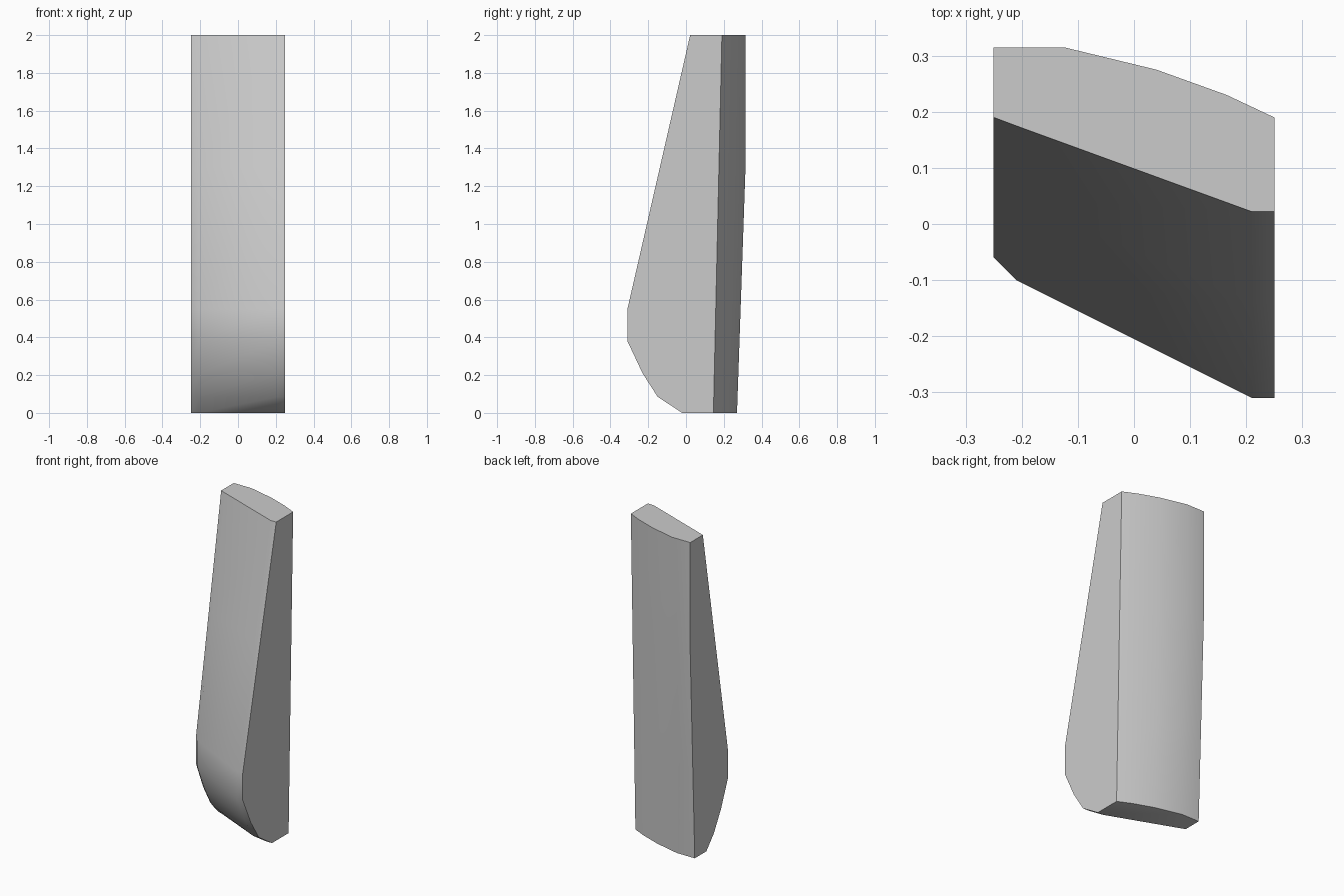
import bpy, bmesh, math

cube = bpy.data.objects.get("Cube")
if cube:
    bpy.data.objects.remove(cube, do_unlink=True)

# Plain grey material
grey = bpy.data.materials.new("plain_grey")
grey.use_nodes = True
colour = (0.6, 0.6, 0.6, 1)
grey.diffuse_color = colour
grey.node_tree.nodes["Principled BSDF"].inputs["Base Color"].default_value = colour

# Front outline at each height: z, then y at the x positions in FRONT_X
FRONT_X = (-0.25, -0.21, 0.21, 0.25)
FRONT = [
    (0.0, 0.155, 0.14, -0.02, -0.02),
    (0.085, 0.08, 0.05, -0.15, -0.15),
    (0.21, 0.01, -0.025, -0.23, -0.23),
    (0.38, -0.06, -0.10, -0.31, -0.31),
    (0.55, -0.06, -0.10, -0.31, -0.31),
    (2.0, 0.19, 0.175, 0.022, 0.022),
]
# Bowed back outline at the top, listed from +x to -x
BACK = [(0.25, 0.19), (0.165, 0.23), (0.04, 0.275), (-0.125, 0.315), (-0.25, 0.315)]
KINK = 1.3


def back_y(x, y, z):
    """Lean the back forward towards the foot; the -x edge is upright above the kink."""
    if x < -0.1:
        return y - 0.045 * max(0, 1 - z / KINK)
    return y - 0.045 * (1 - z / 2)


# Extra row at the kink of the back
low, top = FRONT[-2:]
t = (KINK - low[0]) / (top[0] - low[0])
FRONT.insert(-1, tuple(a + (b - a) * t for a, b in zip(low, top)))

# Loft the rings into a solid
bm = bmesh.new()
rings = []
for z, *ys in FRONT:
    ring = [bm.verts.new((x, y, z)) for x, y in zip(FRONT_X, ys)]
    ring += [bm.verts.new((x, back_y(x, y, z), z)) for x, y in BACK]
    rings.append(ring)
n = len(rings[0])
for a, b in zip(rings, rings[1:]):
    for i in range(n):
        j = (i + 1) % n
        bm.faces.new((a[i], a[j], b[j], b[i]))
bm.faces.new(rings[0][::-1])
bm.faces.new(rings[-1])
bmesh.ops.recalc_face_normals(bm, faces=bm.faces)

mesh = bpy.data.meshes.new("curved_block")
bm.to_mesh(mesh)
bm.free()
mesh.materials.append(grey)
block = bpy.data.objects.new("curved_block", mesh)
bpy.context.collection.objects.link(block)

# Smooth the bowed front and back, keep the rims sharp
bpy.ops.object.select_all(action="DESELECT")
block.select_set(True)
bpy.context.view_layer.objects.active = block
bpy.ops.object.shade_smooth_by_angle(angle=math.radians(40))
